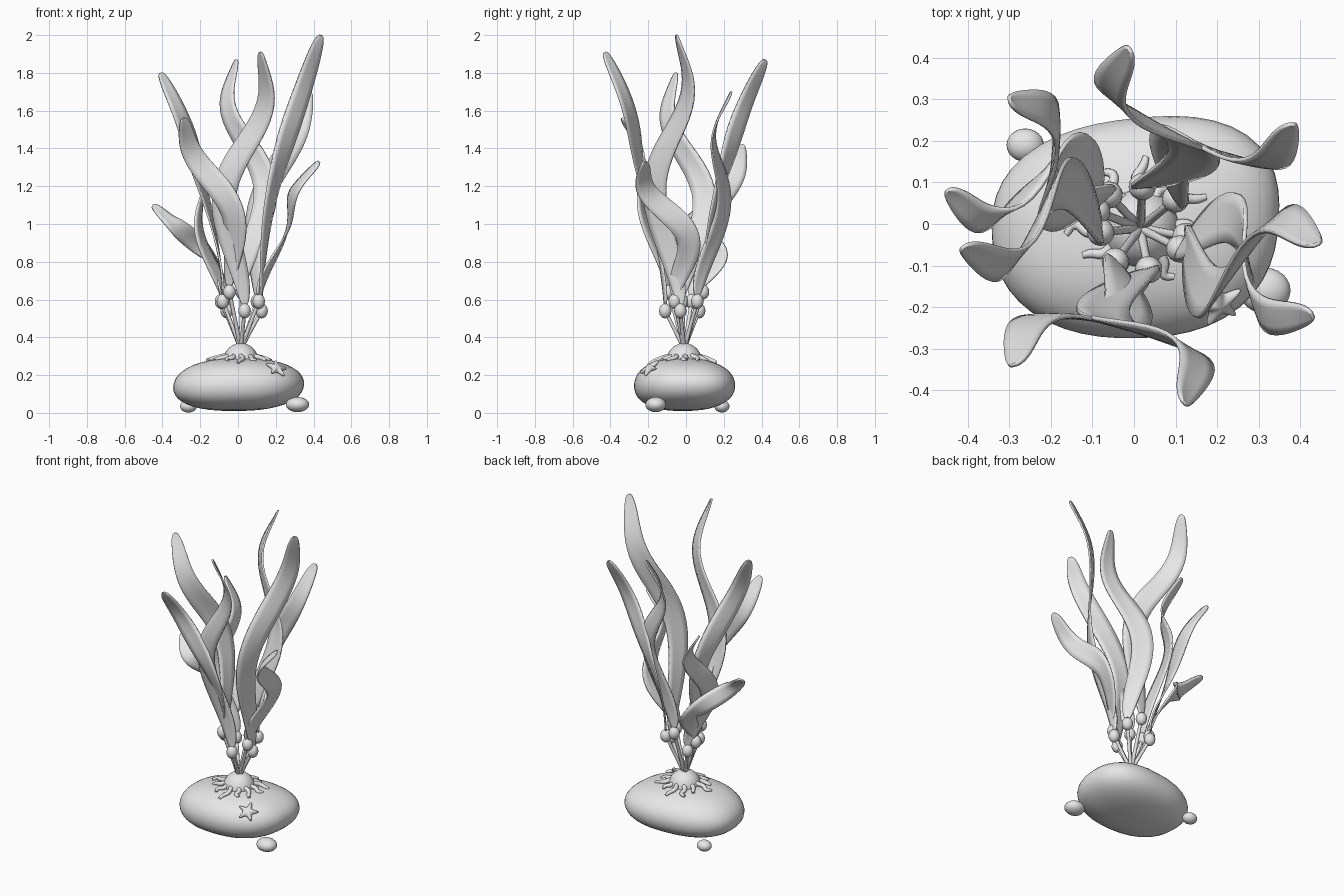
import bpy, bmesh, math
from math import sin, cos, pi
from mathutils import Vector

cube = bpy.data.objects.get("Cube")
if cube:
    bpy.data.objects.remove(cube)

grey = bpy.data.materials.new("plain_grey")
grey.use_nodes = True
grey.diffuse_color = (0.8, 0.8, 0.8, 1)
grey.node_tree.nodes["Principled BSDF"].inputs["Base Color"].default_value = (0.8, 0.8, 0.8, 1)


def add_object(name, bm):
    """Turn a bmesh into a smooth shaded object."""
    bmesh.ops.recalc_face_normals(bm, faces=bm.faces)
    mesh = bpy.data.meshes.new(name)
    bm.to_mesh(mesh)
    bm.free()
    mesh.materials.append(grey)
    for face in mesh.polygons:
        face.use_smooth = True
    obj = bpy.data.objects.new(name, mesh)
    bpy.context.collection.objects.link(obj)
    return obj


def ellipsoid(name, centre, size, squareness=2.0, segments=24):
    """Sphere stretched to size; a higher squareness makes it boxier."""
    bm = bmesh.new()
    bmesh.ops.create_uvsphere(bm, u_segments=segments, v_segments=segments // 2, radius=1)
    for v in bm.verts:
        k = sum(abs(c) ** squareness for c in v.co) ** (-1 / squareness)
        v.co = [c * k * s for c, s in zip(v.co, size)]
    obj = add_object(name, bm)
    obj.location = centre
    return obj


def tube(name, points, radii):
    """Round tube through points, tapered by radii."""
    curve = bpy.data.curves.new(name, "CURVE")
    curve.dimensions = "3D"
    curve.bevel_depth = 1
    curve.bevel_resolution = 3
    curve.resolution_u = 6
    curve.use_fill_caps = True
    spline = curve.splines.new("BEZIER")
    spline.bezier_points.add(len(points) - 1)
    for bp, p, r in zip(spline.bezier_points, points, radii):
        bp.co, bp.radius = p, r
        bp.handle_left_type = bp.handle_right_type = "AUTO"
    curve.materials.append(grey)
    obj = bpy.data.objects.new(name, curve)
    bpy.context.collection.objects.link(obj)
    return obj


# Rock, skewed toward its back left, with sloping shoulders above and a flatter base
ROCK_SIZE = Vector((0.345, 0.265, 0.14))
ROCK_Z = 0.15
SQUARE = 2.4
rock = ellipsoid("rock", (-0.004, -0.018, ROCK_Z), ROCK_SIZE, SQUARE, 48)
for v in rock.data.vertices:
    x, y, z = v.co
    inset = 1 - 0.8 * max(z, 0) ** 1.2
    lean = 0.008 * (x / ROCK_SIZE.x + y / ROCK_SIZE.y) ** 2
    v.co = (x * inset + 0.12 * z + lean, y * inset + 0.06 * x + lean, z)


def rock_top(x, y):
    k = 1 - abs(x / ROCK_SIZE.x) ** SQUARE - abs((y + 0.01) / ROCK_SIZE.y) ** SQUARE
    return ROCK_Z + ROCK_SIZE.z * max(k, 0) ** (1 / SQUARE)


# Pebbles beside the rock
ellipsoid("front_pebble", (0.315, -0.16, 0.044), (0.062, 0.055, 0.04))
ellipsoid("back_pebble", (-0.262, 0.19, 0.035), (0.045, 0.04, 0.033))

# Holdfast dome with curling roots
HUB = Vector((0.015, -0.01, 0.27))
ellipsoid("holdfast", HUB, (0.095, 0.095, 0.1))
ROOTS = 12
for i in range(ROOTS):
    a = 2 * pi * i / ROOTS
    reach = 0.16 + 0.02 * sin(i * 2.3)
    points = []
    for k, bend in ((0.45, 0), (0.7, 0.08), (0.88, -0.05), (1, 0.08 * (-1) ** i)):
        x = HUB.x + reach * k * cos(a + bend)
        y = HUB.y + reach * k * sin(a + bend)
        points.append((x, y, rock_top(x, y) + 0.025 * (1 - k)))
    tube("root", points, (0.014, 0.013, 0.011, 0.008))

# Starfish on the front shoulder of the rock
bm = bmesh.new()
ARMS = 5
low, high = [], []
for ring, height in ((low, -0.01), (high, 0.008)):
    for i in range(ARMS * 4):
        a = 2 * pi * i / (ARMS * 4) + (0, -0.1, 0, 0.1)[i % 4]
        r = (0.074, 0.046, 0.026, 0.046)[i % 4]
        ring.append(bm.verts.new((r * cos(a), r * sin(a), height)))
top = bm.verts.new((0, 0, 0.022))
under = bm.verts.new((0, 0, -0.012))
for i in range(ARMS * 4):
    j = (i + 1) % (ARMS * 4)
    bm.faces.new((low[i], low[j], high[j], high[i]))
    bm.faces.new((high[i], high[j], top))
    bm.faces.new((low[j], low[i], under))
starfish = add_object("starfish", bm)
starfish.modifiers.new("round", "SUBSURF").levels = 2
starfish.location = (0.205, -0.193, 0.236)
starfish.rotation_euler = Vector((0.4, -0.6, 0.8)).to_track_quat("Z", "Y").to_euler()


def blade(base, tip, width, sway):
    """Wavy ribbon from its float to its tip; sway sets the side of the first bend."""
    base, tip = Vector(base), Vector(tip)
    flat = Vector((tip.x - HUB.x, tip.y - HUB.y, 0)).normalized()
    side = Vector((-flat.y, flat.x, 0))

    def spine(u):
        p = base.lerp(tip, u ** 1.7)
        p.z = base.z + (tip.z - base.z) * u
        return p + side * sway * sin(2 * pi * u ** 1.8) * (1.7 - 1.53 * u)

    bm = bmesh.new()
    rows = []
    steps, across = 44, 4
    for i in range(steps + 1):
        u = (1 - cos(pi * i / steps)) / 2
        t = (spine(min(u + 0.01, 1)) - spine(max(u - 0.01, 0))).normalized()
        # The ribbon twists from facing outward at the base toward edge-on
        turn = math.copysign(math.radians(90 - 67 * u ** 1.3), -sway)
        w = flat * cos(turn) + side * sin(turn)
        w = (w - t * w.dot(t)).normalized()
        n = t.cross(w)
        half = 0.5 * width * max(sin(pi * u), 0.002) ** 0.36
        row = []
        for j in range(across + 1):
            s = 2 * j / across - 1
            row.append(bm.verts.new(spine(u) + w * half * s + n * half * 0.05 * s * s))
        rows.append(row)
    for r0, r1 in zip(rows, rows[1:]):
        for j in range(across):
            bm.faces.new((r0[j], r0[j + 1], r1[j + 1], r1[j]))
    obj = add_object("kelp_blade", bm)
    solid = obj.modifiers.new("thickness", "SOLIDIFY")
    solid.thickness = 0.01
    solid.offset = 0


# Each frond: float position, blade tip, width, sway
FRONDS = [
    ((0.02, 0.09, 0.64), (-0.01, 0.42, 1.87), 0.13, -0.13),
    ((0.10, 0.06, 0.59), (0.38, 0.24, 1.70), 0.13, 0.11),
    ((0.125, -0.03, 0.54), (0.44, -0.05, 2.0), 0.135, -0.13),
    ((0.11, -0.06, 0.59), (0.43, -0.22, 1.33), 0.125, 0.12),
    ((0.035, -0.11, 0.54), (0.12, -0.43, 1.91), 0.13, -0.13),
    ((-0.045, -0.09, 0.64), (-0.29, -0.34, 1.56), 0.13, 0.105),
    ((-0.08, -0.02, 0.59), (-0.41, -0.055, 1.80), 0.13, -0.125),
    ((-0.09, 0.03, 0.59), (-0.45, 0.08, 1.10), 0.11, -0.13),
    ((-0.06, 0.07, 0.54), (-0.30, 0.30, 1.42), 0.12, 0.11),
]
for bulb, tip, width, sway in FRONDS:
    bulb = Vector(bulb)
    root = HUB + Vector((0, 0, 0.07))
    tube("stem", (root, root.lerp(bulb, 0.5), bulb), (0.012, 0.01, 0.01))
    ellipsoid("float", bulb, (0.033, 0.033, 0.04), segments=16)
    blade(bulb + Vector((0, 0, 0.03)), tip, width, sway)
